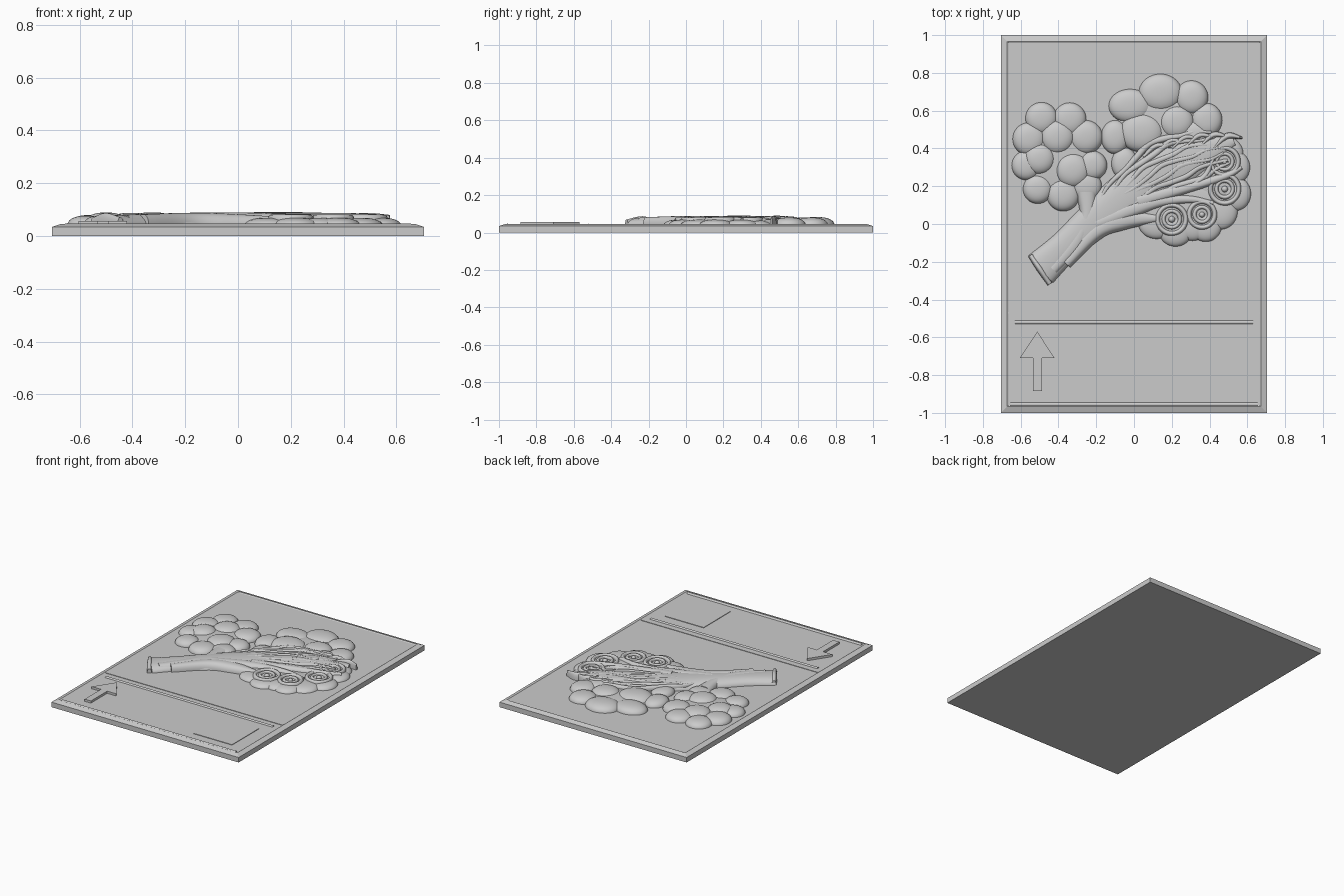
import bpy, bmesh
from math import sin, cos, pi, radians
from mathutils import Vector

if "Cube" in bpy.data.objects:
    bpy.data.objects.remove(bpy.data.objects["Cube"])

BASE = 0.032   # relief parts are sunk slightly into the plate
FIELD = 0.041  # level of the plate's face


def make(name, verts, faces, angle=35):
    me = bpy.data.meshes.new(name)
    me.from_pydata(verts, [], faces)
    bm = bmesh.new()
    bm.from_mesh(me)
    bmesh.ops.recalc_face_normals(bm, faces=bm.faces)
    bm.to_mesh(me)
    bm.free()
    ob = bpy.data.objects.new(name, me)
    bpy.context.collection.objects.link(ob)
    bpy.context.view_layer.objects.active = ob
    ob.select_set(True)
    bpy.ops.object.shade_smooth_by_angle(angle=radians(angle))
    ob.select_set(False)
    return ob


def skin(name, rings, angle=35):
    """Bridge closed rings of equal size and cap both ends."""
    n = len(rings[0])
    verts = [p for r in rings for p in r]
    faces = [(i * n + j, i * n + (j + 1) % n, (i + 1) * n + (j + 1) % n, (i + 1) * n + j)
             for i in range(len(rings) - 1) for j in range(n)]
    faces += [tuple(range(n)), tuple(range((len(rings) - 1) * n, len(rings) * n))]
    return make(name, verts, faces, angle)


def dome(name, x, y, rx, ry, top, tilt=0):
    """Flattened floret bud with a steep rim and a soft crown."""
    rings = []
    for k in range(11):
        t = k / 10 * pi / 2 * 0.985
        r, z = cos(t) ** 0.8, BASE + (top - BASE) * sin(t) ** 0.8
        ring = []
        for j in range(36):
            a = j * 2 * pi / 36
            u, v = rx * r * cos(a), ry * r * sin(a)
            ring.append((x + u * cos(tilt) - v * sin(tilt), y + u * sin(tilt) + v * cos(tilt), z))
        rings.append(ring)
    return skin(name, rings, 60)


def spline(p, steps):
    p = [Vector(q) for q in p]
    p = [2 * p[0] - p[1]] + p + [2 * p[-1] - p[-2]]
    out = []
    for i in range(1, len(p) - 2):
        a, b, c, d = p[i - 1:i + 3]
        for s in range(steps):
            t = s / steps
            out.append(0.5 * (2 * b + (c - a) * t + (2 * a - 5 * b + 4 * c - d) * t * t
                              + (3 * b - a - 3 * c + d) * t ** 3))
    return out + [p[-2]]


def ridge(name, pts, steps=8, base=BASE):
    """Rounded relief strip along points (x, y, half width) + top height as 4th value."""
    path = spline(pts, steps)
    rings = []
    for i, q in enumerate(path):
        d = path[min(i + 1, len(path) - 1)] - path[max(i - 1, 0)]
        side = Vector((-d[1], d[0])).normalized()
        ring = []
        for k in range(17):
            a = pi * k / 16
            c = cos(a)
            w = (abs(c) ** 0.8) * (1 if c > 0 else -1) * q[2]
            ring.append((q[0] + side.x * w, q[1] + side.y * w, base + (q[3] - base) * abs(sin(a)) ** 0.8))
        rings.append(ring)
    return skin(name, rings, 50)


def prism(name, outline, z0, z1):
    return skin(name, [[(x, y, z) for x, y in outline] for z in (z0, z1)])


def rect(hx, hy, z):
    return [(-hx, -hy, z), (hx, -hy, z), (hx, hy, z), (-hx, hy, z)]


def ring_relief(name, x, y, r, w, top):
    """Closed circular bead on the cut face."""
    v, f, n, m = [], [], 36, 9
    for i in range(n):
        a = 2 * pi * i / n
        for k in range(m):
            b = pi * k / (m - 1)
            q = r + w * cos(b)
            v.append((x + q * cos(a), y + q * sin(a), 0.055 + (top - 0.055) * sin(b)))
    for i in range(n):
        for k in range(m):
            i2, k2 = (i + 1) % n, (k + 1) % m
            f.append((i * m + k, i2 * m + k, i2 * m + k2, i * m + k2))
    make(name, v, f, 60)


# plate with chamfered rim and slightly lower face
skin("plate", [rect(.705, 1, 0), rect(.705, 1, .034), rect(.672, .967, .045),
               rect(.664, .959, FIELD)], 5)

# lower label panel: divider, beads, picture square and arrow
prism("panel_divider", [(-.667, -.474), (.667, -.474), (.667, -.465), (-.667, -.465)], .03, .044)
for y, half in ((-.52, .63), (-.955, .655)):
    ridge("panel_bead", [(-half, y, .011, .047), (half, y, .011, .047)])
prism("panel_square", [(.285, -.888), (.577, -.888), (.577, -.597), (.285, -.597)], .03, .0445)
prism("arrow", [(-.535, -.885), (-.488, -.885), (-.488, -.71), (-.42, -.71),
                (-.512, -.57), (-.605, -.71), (-.535, -.71)], .03, .056)

# left floret
dome("left_floret_core", -.40, .36, .19, .22, .068)
for x, y, r, z in [(-.49, .56, .085, .078), (-.34, .555, .088, .078), (-.555, .45, .088, .08),
                   (-.405, .46, .092, .088), (-.255, .46, .09, .082), (-.57, .31, .078, .077),
                   (-.50, .345, .085, .089), (-.325, .285, .095, .09), (-.22, .31, .078, .08),
                   (-.51, .185, .078, .078), (-.375, .155, .088, .08), (-.25, .2, .08, .078)]:
    dome("left_floret_bud", x, y, r, r * 1.0, z)

# upper floret
dome("upper_floret_core", .13, .54, .22, .17, .068)
for x, y, rx, ry, z in [(.14, .695, .115, .1, .083), (-.02, .625, .115, .09, .08), (.305, .67, .088, .09, .08),
                        (.385, .55, .083, .09, .08), (.225, .54, .095, .09, .087), (.04, .485, .12, .105, .09),
                        (-.10, .46, .075, .09, .079), (.32, .47, .09, .08, .08), (-.05, .32, .07, .085, .076)]:
    dome("upper_floret_bud", x, y, rx, ry, z)

# cut floret: scalloped slab
for x, y, rx, ry in [(.15, .09, .16, .13), (.33, .12, .18, .13), (.42, .24, .17, .15),
                     (.47, .37, .11, .1), (.53, .3, .085, .09), (.54, .16, .08, .09),
                     (.46, .07, .09, .1), (.38, -.01, .085, .085), (.22, -.035, .09, .085),
                     (.12, .01, .1, .09), (.31, .0, .09, .09)]:
    dome("cut_floret_slab", x, y, rx, ry, .069)

# curled bud outlines on the cut face
for x, y, r in [(.2, .025, .075), (.48, .185, .075), (.48, .33, .072), (.36, .05, .068)]:
    for q, w, z in ((r, .014, .081), (r * .58, .012, .079)):
        ring_relief("cut_floret_ring", x, y, q, w, z)
    dome("cut_floret_seed", x, y, r * .28, r * .28, .079)

# main stem flaring into the leafy crown
ridge("stem", [(-.495, -.24, .098, .078), (-.37, -.125, .086, .083), (-.23, -.0, .098, .086),
               (-.08, .12, .118, .087), (.08, .24, .125, .086), (.25, .335, .135, .086),
               (.42, .4, .085, .082), (.53, .44, .03, .07)])
ridge("stem_end_lip", [(-.548, -.165, .014, .07), (-.5, -.235, .018, .087), (-.445, -.318, .014, .07)])

# side branches
for pts in ([(-.43, -.24, .035, .08), (-.31, -.1, .045, .086), (-.25, .03, .04, .084), (-.25, .17, .055, .08)],
            [(-.36, -.21, .03, .082), (-.2, -.04, .045, .088), (-.05, .02, .05, .085), (.12, .03, .025, .075)],
            [(-.2, .0, .04, .088), (.0, .08, .045, .089), (.15, .12, .032, .085), (.3, .13, .024, .082),
             (.42, .11, .015, .078)],
            [(.02, .12, .045, .089), (.2, .17, .036, .088), (.38, .22, .028, .087), (.5, .26, .022, .084),
             (.57, .3, .014, .078)],
            [(.3, .2, .02, .085), (.38, .26, .018, .085), (.42, .35, .014, .082)]):
    ridge("branch", pts)

# wavy leaf veins fanning across the crown
for i in range(7):
    t = i / 6
    pts = []
    for k in range(9):
        s = k / 8
        spread = (t - .5) * (.12 + .15 * sin(pi * min(1, s * .85)))
        cx, cy = -.16 + .62 * s, .06 + .34 * s + .07 * sin(pi * s)
        off = spread + .010 * sin(k * 1.9 + i * 2.1)
        pts.append((cx - .5 * off, cy + .86 * off, .006 + .012 * sin(pi * (s * .9 + .05)),
                    .082 + .009 * sin(pi * s) - .012 * abs(t - .5)))
    ridge("leaf_vein", pts, 5, .06)

# frilled leaf edge along the top of the crown
for i in range(6):
    x, y = .1 + .075 * i, .385 + .03 * i - .004 * i * i
    ridge("leaf_frill", [(x - .05, y - .03, .008, .083), (x + .02, y + .03, .018, .088),
                         (x + .1, y + .02, .006, .08)])
